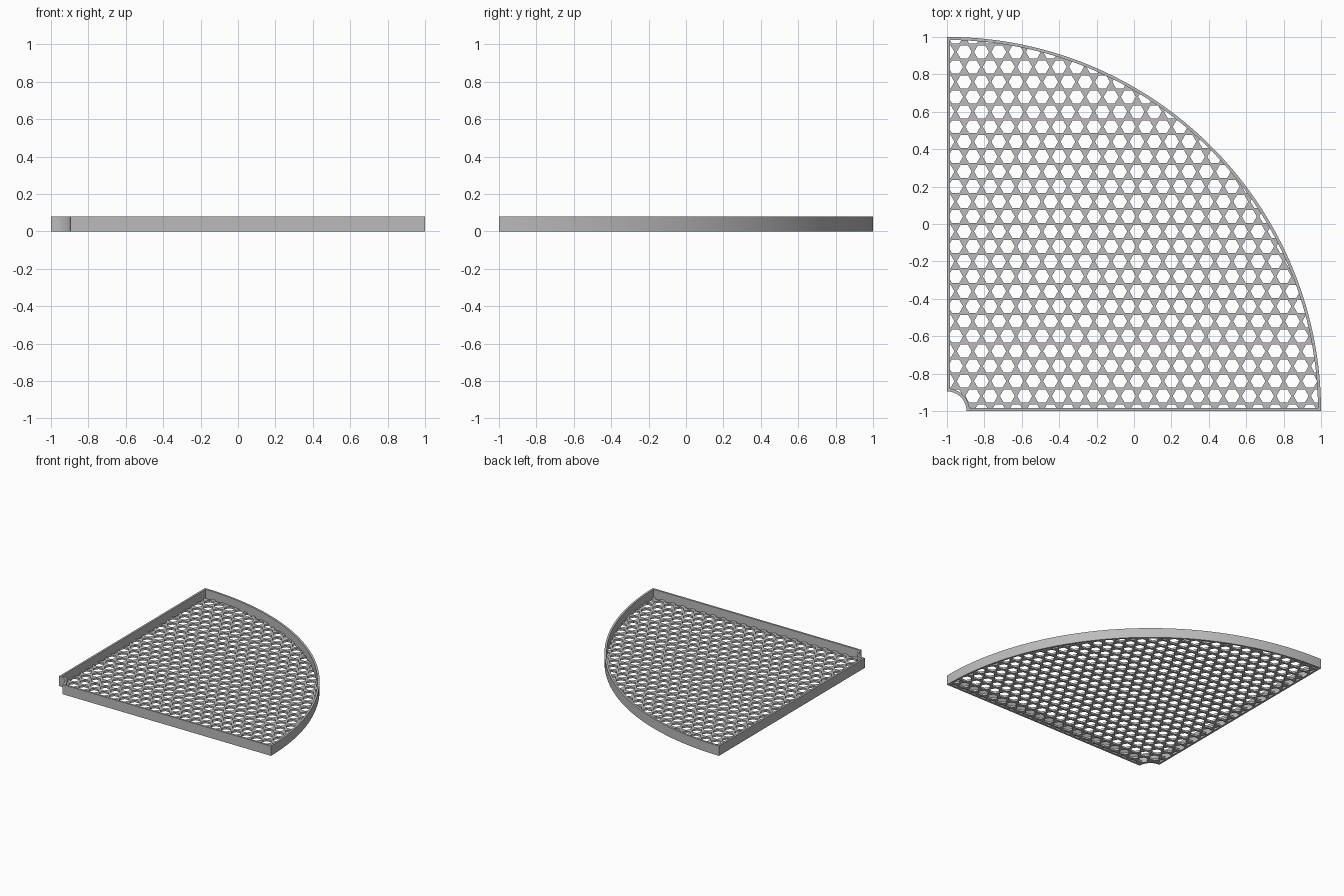
import bpy, bmesh
from math import asin, sin, cos, pi

RADIUS, NOTCH, WALL, HEIGHT = 2.0, 0.105, 0.016, 0.08
FLOOR, ROW, HOLE = 0.016, 0.08, 0.04
PITCH = ROW * 2 / 3 ** 0.5

cube = bpy.data.objects.get("Cube")
if cube:
    bpy.data.objects.remove(cube)

grey = bpy.data.materials.new("light grey")
grey.use_nodes = True
colour = (0.5, 0.5, 0.5, 1)
grey.diffuse_color = colour
grey.node_tree.nodes["Principled BSDF"].inputs["Base Color"].default_value = colour


def outline(inset):
    """Quarter disc with a round notch at its centre, moved inward by inset."""
    points = []
    for r, steps, turn in ((RADIUS - inset, 72, 1), (NOTCH + inset, 16, -1)):
        start = asin(inset / r)
        angles = [start + (pi / 2 - 2 * start) * i / steps for i in range(steps + 1)]
        points += [(r * cos(a) - 1, r * sin(a) - 1) for a in angles[::turn]]
    return points


def add_object(name, bm):
    bmesh.ops.recalc_face_normals(bm, faces=bm.faces[:])
    mesh = bpy.data.meshes.new(name)
    bm.to_mesh(mesh)
    bm.free()
    mesh.materials.append(grey)
    obj = bpy.data.objects.new(name, mesh)
    bpy.context.collection.objects.link(obj)
    return obj


def add_prism(bm, points, low, high):
    rings = [[bm.verts.new((x, y, z)) for x, y in points] for z in (low, high)]
    for ring in rings:
        bm.faces.new(ring)
    n = len(points)
    for i in range(n):
        j = (i + 1) % n
        bm.faces.new((rings[0][i], rings[0][j], rings[1][j], rings[1][i]))


# Rim wall: outer and inner outlines joined all round
bm = bmesh.new()
loops = [[bm.verts.new((x, y, z)) for x, y in outline(w)]
         for w, z in ((0, 0), (0, HEIGHT), (WALL, HEIGHT), (WALL, 0))]
count = len(loops[0])
for k in range(4):
    a, b = loops[k], loops[(k + 1) % 4]
    for i in range(count):
        j = (i + 1) % count
        bm.faces.new((a[i], a[j], b[j], b[i]))
rim = add_object("rim_wall", bm)

# Floor plate, tucked slightly into the rim
bm = bmesh.new()
add_prism(bm, outline(WALL - 0.003), 0, FLOOR)
floor = add_object("perforated_floor", bm)

# Hexagonal hole cutters in staggered rows
bm = bmesh.new()
for row in range(26):
    for col in range(23):
        cx, cy = (col + row % 2 / 2) * PITCH, row * ROW
        if NOTCH - HOLE < (cx * cx + cy * cy) ** 0.5 < RADIUS + HOLE:
            hexagon = [(cx - 1 + HOLE * cos(i * pi / 3), cy - 1 + HOLE * sin(i * pi / 3))
                       for i in range(6)]
            add_prism(bm, hexagon, -0.05, 0.05)
cutter = add_object("hole_cutter", bm)
cutter.hide_render = True

cut = floor.modifiers.new("holes", 'BOOLEAN')
cut.operation = 'DIFFERENCE'
cut.solver = 'EXACT'
cut.object = cutter
bpy.context.view_layer.objects.active = floor
bpy.ops.object.modifier_apply(modifier=cut.name)
bpy.data.objects.remove(cutter)

# Smooth the curved rim, keep its edges sharp
bpy.ops.object.select_all(action='DESELECT')
rim.select_set(True)
bpy.context.view_layer.objects.active = rim
bpy.ops.object.shade_smooth_by_angle(angle=pi / 6)
